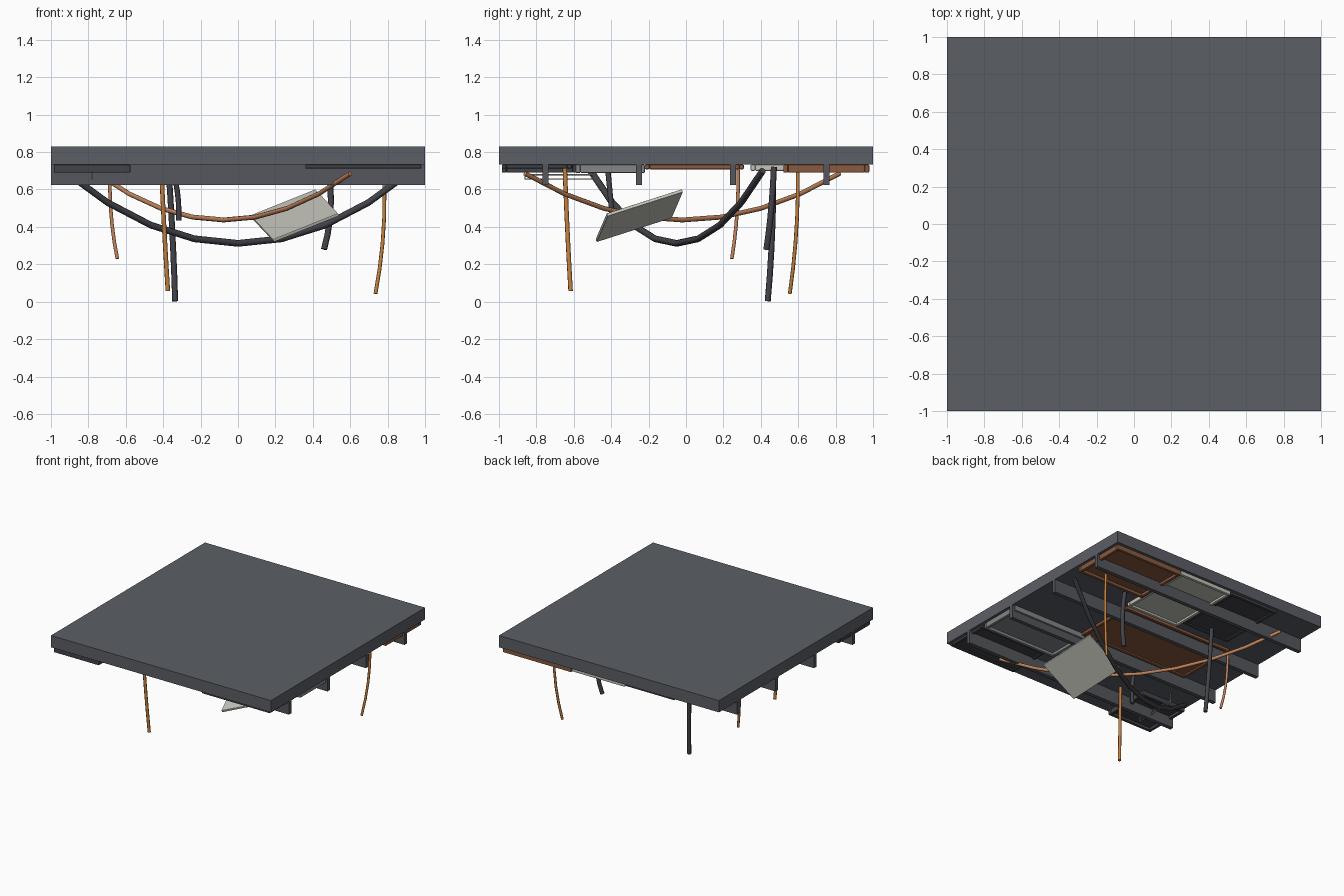
import bpy, bmesh, math
from mathutils import Vector, Matrix

if "Cube" in bpy.data.objects:
    bpy.data.objects.remove(bpy.data.objects["Cube"])


def material(name, rgb):
    m = bpy.data.materials.new(name)
    m.diffuse_color = (*rgb, 1)
    m.use_nodes = True
    m.node_tree.nodes["Principled BSDF"].inputs["Base Color"].default_value = m.diffuse_color
    return m


SLATE = material("slate", (0.105, 0.113, 0.13))
STEEL = material("beam_steel", (0.09, 0.095, 0.11))
DARK = material("dark_rubber", (0.055, 0.056, 0.068))
GREY = material("tray_grey", (0.23, 0.24, 0.25))
PALE = material("pale_tile", (0.56, 0.56, 0.50))
RUST = material("rust_brown", (0.25, 0.10, 0.05))
AMBER = material("amber_wire", (0.56, 0.22, 0.05))
COPPER = material("copper_wire", (0.52, 0.22, 0.10))


def add_box(bm, x0, x1, y0, y1, z0, z1):
    mat = Matrix.LocRotScale(((x0 + x1) / 2, (y0 + y1) / 2, (z0 + z1) / 2),
                             None, (x1 - x0, y1 - y0, z1 - z0))
    bmesh.ops.create_cube(bm, size=1, matrix=mat)


def finish(name, bm, mat, bevel=0):
    me = bpy.data.meshes.new(name)
    bm.to_mesh(me)
    bm.free()
    me.materials.append(mat)
    ob = bpy.data.objects.new(name, me)
    bpy.context.collection.objects.link(ob)
    if bevel:
        b = ob.modifiers.new("bevel", 'BEVEL')
        b.width, b.segments = bevel, 2
    return ob


def box(name, mat, *ext, bevel=0):
    bm = bmesh.new()
    add_box(bm, *ext)
    return finish(name, bm, mat, bevel)


def tray(name, mat, x0, x1, y0, y1, z0, z1=0.733, rim=0.025):
    """Shallow panel with a raised rim hanging below its plate."""
    box(name + "_plate", mat, x0 + rim / 2, x1 - rim / 2, y0 + rim / 2, y1 - rim / 2,
        z0 + (z1 - z0) * 0.5, z1)
    bm = bmesh.new()
    add_box(bm, x0, x1, y0, y0 + rim, z0, z1)
    add_box(bm, x0, x1, y1 - rim, y1, z0, z1)
    add_box(bm, x0, x0 + rim, y0 + rim, y1 - rim, z0, z1)
    add_box(bm, x1 - rim, x1, y0 + rim, y1 - rim, z0, z1)
    finish(name + "_rim", bm, mat, 0.006)


def cable(name, mat, radius, pts, closed=False):
    cu = bpy.data.curves.new(name, 'CURVE')
    cu.dimensions = '3D'
    cu.bevel_depth = radius
    cu.bevel_resolution = 2
    cu.use_fill_caps = True
    sp = cu.splines.new('POLY')
    sp.points.add(len(pts) - 1)
    for p, c in zip(sp.points, pts):
        p.co = (*c, 1)
    sp.use_cyclic_u = closed
    ob = bpy.data.objects.new(name, cu)
    bpy.context.collection.objects.link(ob)
    cu.materials.append(mat)
    bpy.ops.object.select_all(action='DESELECT')
    ob.select_set(True)
    bpy.context.view_layer.objects.active = ob
    bpy.ops.object.convert(target='MESH')
    bpy.ops.object.shade_smooth_by_angle(angle=math.radians(50))


def sagging(name, mat, radius, a, b, low, n=8):
    """Parabolic cable between two anchor points."""
    pts = []
    for i in range(n + 1):
        p = Vector(a).lerp(Vector(b), i / n)
        t = 2 * i / n - 1
        p.z = low + (p.z - low) * t * t
        pts.append(p)
    cable(name, mat, radius, pts)


def dangling(name, mat, radius, top, mid, end, n=5):
    """Loose cable bending through a middle point."""
    top, mid, end = Vector(top), Vector(mid), Vector(end)
    ctrl = 2 * mid - (top + end) / 2
    cable(name, mat, radius, [(1 - t) ** 2 * top + 2 * t * (1 - t) * ctrl + t * t * end
                              for t in (i / n for i in range(n + 1))])


# Ceiling slab and the four beams under it
box("ceiling_slab", SLATE, -1, 1, -1, 1, 0.733, 0.83)
for i, y in enumerate((-0.75, -0.25, 0.25, 0.75)):
    box(f"beam_{i + 1}", STEEL, -1, 1, y - 0.016, y + 0.016, 0.625, 0.733)

# Panels fixed against the slab
tray("rust_corner_panel", RUST, 0.36, 0.98, 0.52, 0.98, 0.69)
tray("pale_panel", PALE, -0.13, 0.355, 0.345, 0.98, 0.70)
tray("dark_back_panel", DARK, -0.58, -0.14, 0.40, 0.98, 0.71)
tray("rust_middle_panel", RUST, -0.68, 0.33, -0.22, 0.31, 0.708)
tray("grey_panel", GREY, 0.30, 0.98, -0.59, -0.22, 0.688)
tray("dark_front_left_panel", DARK, -0.985, -0.575, -0.985, -0.58, 0.69)
tray("dark_front_right_panel", DARK, 0.36, 0.98, -0.985, -0.61, 0.712)

# Loose tile hanging at an angle
u = Vector((0.35, 0.06, 0.14)).normalized()
v = Vector((-0.13, 0.40, 0.125))
v = (v - u * v.dot(u)).normalized()
w = u.cross(v)
rot = Matrix((u, v, w)).transposed().to_4x4()
tile = box("fallen_tile", PALE, -0.19, 0.19, -0.22, 0.22, -0.009, 0.009, bevel=0.004)
tile.matrix_world = Matrix.Translation((0.303, -0.25, 0.46)) @ rot

# Thin wire hanger
cable("wire_hanger", PALE, 0.004, [(-0.78, -0.86, 0.735), (-0.78, -0.86, 0.657),
                                   (-0.78, -0.5, 0.657), (-0.78, -0.5, 0.735)])
cable("wire_hanger_bar", PALE, 0.004, [(-0.78, -0.86, 0.68), (-0.78, -0.5, 0.68)])

# Cables slung across the ceiling
sagging("heavy_cable", DARK, 0.018, (0.93, 0.41, 0.70), (-0.93, -0.51, 0.70), 0.312)
sagging("copper_cable", COPPER, 0.013, (0.60, -0.86, 0.685), (-0.75, 0.82, 0.685), 0.437)

# Cables dangling free
dangling("amber_wire_front", AMBER, 0.012, (-0.41, -0.648, 0.72), (-0.395, -0.635, 0.40), (-0.375, -0.617, 0.058))
dangling("amber_wire_back", AMBER, 0.010, (0.778, 0.598, 0.72), (0.778, 0.59, 0.38), (0.735, 0.555, 0.043))
dangling("copper_wire_left", COPPER, 0.010, (-0.685, 0.28, 0.72), (-0.678, 0.272, 0.46), (-0.645, 0.245, 0.23))
dangling("dark_cable_long", DARK, 0.016, (-0.372, 0.467, 0.72), (-0.35, 0.46, 0.35), (-0.336, 0.437, 0.003))
dangling("dark_cable_right", DARK, 0.017, (0.485, 0.47, 0.72), (0.495, 0.455, 0.49), (0.46, 0.43, 0.28))
dangling("dark_cable_short", DARK, 0.015, (-0.35, -0.42, 0.72), (-0.322, -0.405, 0.57), (-0.317, -0.395, 0.435))
